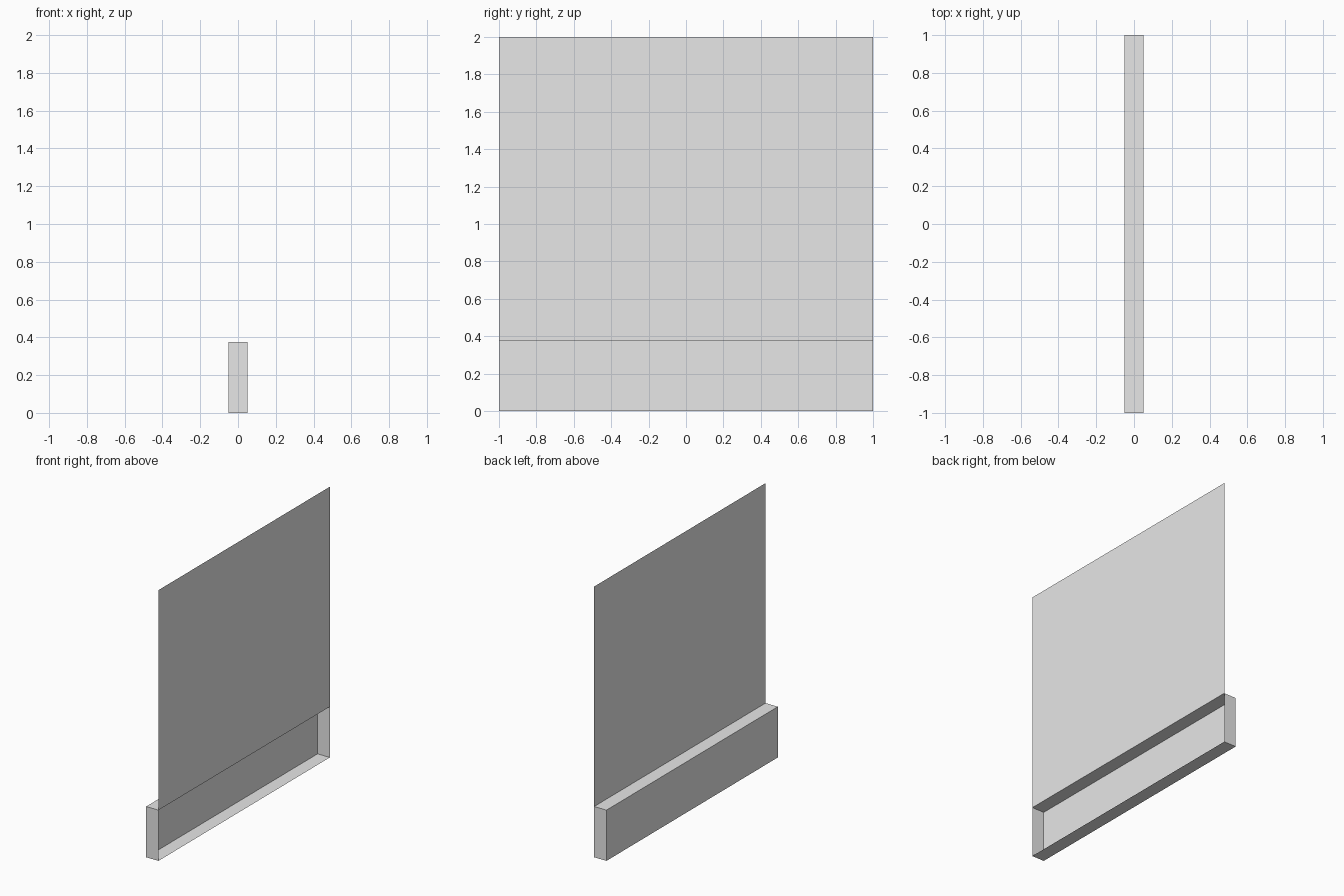
import bpy
import bmesh
from mathutils import Matrix

cube = bpy.data.objects.get("Cube")
if cube:
    bpy.data.objects.remove(cube, do_unlink=True)

HALF_LENGTH = 1.0
HALF_DEPTH = 0.05
TRAY_HEIGHT = 0.375
TOP = 2.0

# Single plain grey for every part
grey = bpy.data.materials.new("plain_grey")
grey.use_nodes = True
colour = (0.8, 0.8, 0.8, 1)
grey.diffuse_color = colour
grey.node_tree.nodes["Principled BSDF"].inputs["Base Color"].default_value = colour


def box_part(name, low, high, keep):
    """Thin-walled box between two corners, keeping the faces chosen by normal."""
    bm = bmesh.new()
    size = [h - l for l, h in zip(low, high)]
    centre = [(h + l) / 2 for l, h in zip(low, high)]
    matrix = Matrix.Translation(centre) @ Matrix.Diagonal((*size, 1))
    bmesh.ops.create_cube(bm, size=1, matrix=matrix)
    bm.normal_update()
    unwanted = [f for f in bm.faces if not keep(f.normal)]
    bmesh.ops.delete(bm, geom=unwanted, context='FACES')
    mesh = bpy.data.meshes.new(name)
    bm.to_mesh(mesh)
    bm.free()
    mesh.materials.append(grey)
    obj = bpy.data.objects.new(name, mesh)
    bpy.context.collection.objects.link(obj)
    return obj


# Low trough, open on its +x side
box_part("base_trough",
         (-HALF_DEPTH, -HALF_LENGTH, 0),
         (HALF_DEPTH, HALF_LENGTH, TRAY_HEIGHT),
         lambda n: n.x < 0.5)

# Upright sheet rising from the open edge of the trough
box_part("upright_panel",
         (-HALF_DEPTH, -HALF_LENGTH, TRAY_HEIGHT),
         (HALF_DEPTH, HALF_LENGTH, TOP),
         lambda n: n.x > 0.5)
